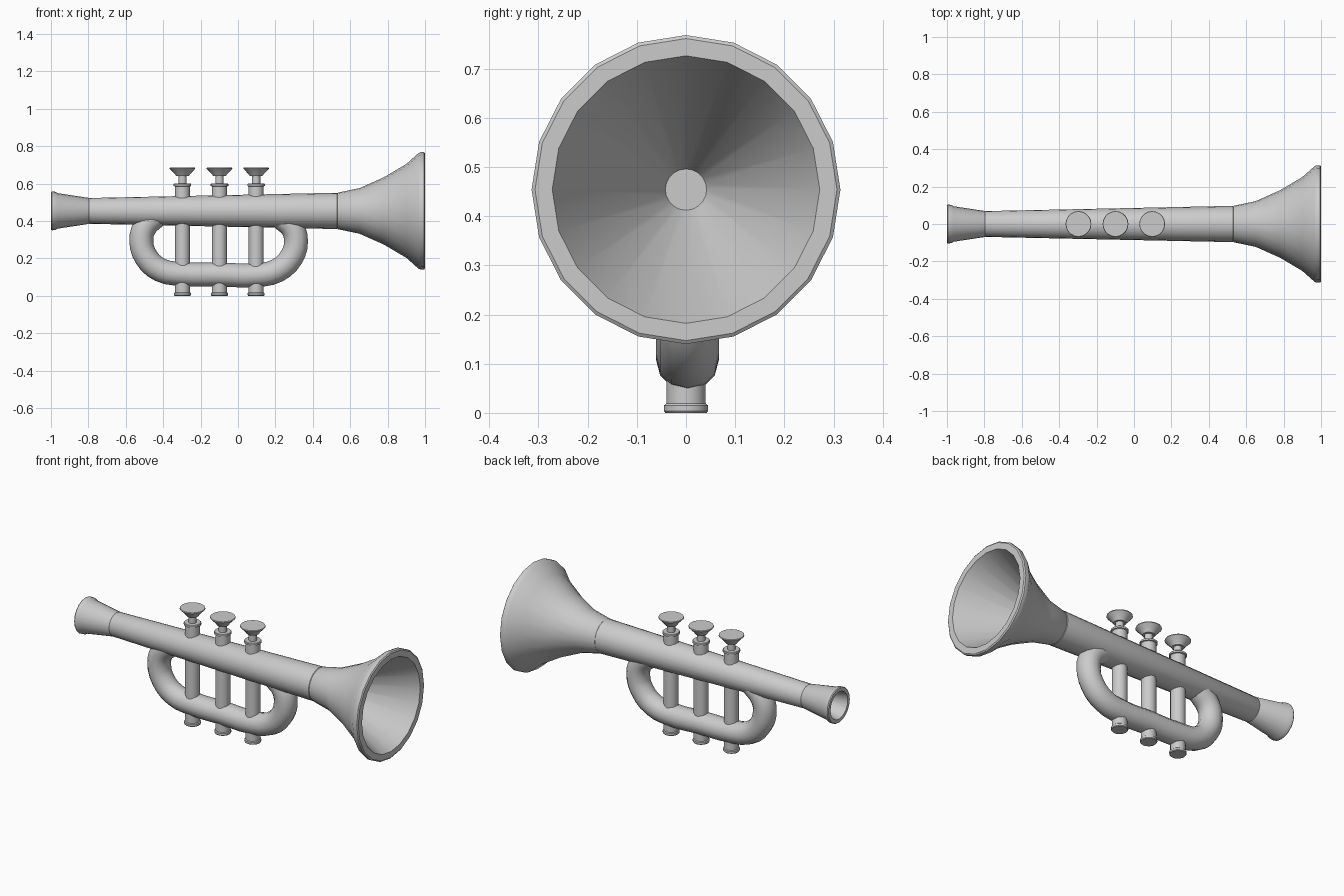
import bpy, bmesh, math
from mathutils import Vector, Matrix

if "Cube" in bpy.data.objects:
    bpy.data.objects.remove(bpy.data.objects["Cube"])

AXIS_Z = 0.454   # height of the main tube's centre line


def smooth(ob, angle=35):
    bpy.ops.object.select_all(action='DESELECT')
    ob.select_set(True)
    bpy.context.view_layer.objects.active = ob
    bpy.ops.object.shade_smooth_by_angle(angle=math.radians(angle))


def lathe(name, profile, matrix, sides=20):
    """Revolve (height, radius) points about local z, then place with matrix."""
    bm = bmesh.new()
    rings = []
    for h, r in profile:
        rings.append([bm.verts.new((r * math.cos(2 * math.pi * i / sides),
                                    r * math.sin(2 * math.pi * i / sides), h))
                      for i in range(sides)])
    for a, b in zip(rings, rings[1:]):
        for i in range(sides):
            j = (i + 1) % sides
            bm.faces.new((a[i], a[j], b[j], b[i]))
    bmesh.ops.remove_doubles(bm, verts=bm.verts, dist=1e-5)
    bmesh.ops.recalc_face_normals(bm, faces=bm.faces)
    bm.transform(matrix)
    me = bpy.data.meshes.new(name)
    bm.to_mesh(me)
    bm.free()
    ob = bpy.data.objects.new(name, me)
    bpy.context.collection.objects.link(ob)
    smooth(ob)
    return ob


# local z becomes world x
along_x = Matrix.Translation((0, 0, AXIS_Z)) @ Matrix.Rotation(math.radians(90), 4, 'Y')

# Mouthpiece: flared cup with a hollow
lathe("mouthpiece", [(-0.795, 0), (-0.795, 0.066), (-0.80, 0.070), (-0.965, 0.095),
                     (-0.975, 0.102), (-0.995, 0.104), (-1.0, 0.100), (-1.0, 0.080),
                     (-0.83, 0.042), (-0.83, 0)], along_x)

# Main tube, slightly tapered
lathe("main_tube", [(-0.80, 0), (-0.80, 0.064), (-0.793, 0.069), (0.528, 0.097),
                    (0.533, 0.093), (0.533, 0)], along_x)

# Bell: curved flare, flat rim and conical inside
lathe("bell", [(0.53, 0), (0.53, 0.094), (0.535, 0.098), (0.65, 0.122), (0.78, 0.180),
               (0.90, 0.251), (0.965, 0.309), (0.978, 0.314), (0.995, 0.314),
               (1.0, 0.307), (1.0, 0.272), (0.55, 0.042), (0.55, 0)], along_x)

# Three valves: piston with caps, stem and finger button
for n, x in enumerate((-0.297, -0.099, 0.097), 1):
    at = Matrix.Translation((x, 0, 0))
    lathe(f"valve_{n}", [(0, 0), (0, 0.042), (0.004, 0.045), (0.015, 0.045), (0.019, 0.040),
                         (0.585, 0.040), (0.587, 0.047), (0.597, 0.047), (0.600, 0.044),
                         (0.600, 0)], at)
    lathe(f"valve_stem_{n}", [(0.59, 0), (0.59, 0.022), (0.65, 0.022), (0.65, 0)], at)
    lathe(f"valve_button_{n}", [(0.640, 0), (0.640, 0.034), (0.650, 0.040), (0.677, 0.066),
                                (0.680, 0.069), (0.685, 0.067), (0.685, 0)], at)

# Lower tubing loop
path = [(-0.44, 0.425), (-0.497, 0.370), (-0.517, 0.295), (-0.490, 0.205), (-0.415, 0.138),
        (-0.30, 0.117), (-0.10, 0.114), (0.10, 0.111), (0.21, 0.135), (0.285, 0.205),
        (0.310, 0.290), (0.290, 0.365), (0.235, 0.415)]
cu = bpy.data.curves.new("tubing_loop", 'CURVE')
cu.dimensions = '3D'
cu.bevel_depth = 0.064
cu.bevel_resolution = 4
cu.resolution_u = 3
cu.use_fill_caps = True
sp = cu.splines.new('BEZIER')
sp.bezier_points.add(len(path) - 1)
for p, (x, z) in zip(sp.bezier_points, path):
    p.co = Vector((x, 0.003, z))
    p.handle_left_type = p.handle_right_type = 'AUTO'
loop = bpy.data.objects.new("tubing_loop", cu)
bpy.context.collection.objects.link(loop)
bpy.ops.object.select_all(action='DESELECT')
loop.select_set(True)
bpy.context.view_layer.objects.active = loop
bpy.ops.object.convert(target='MESH')
smooth(bpy.context.view_layer.objects.active)
